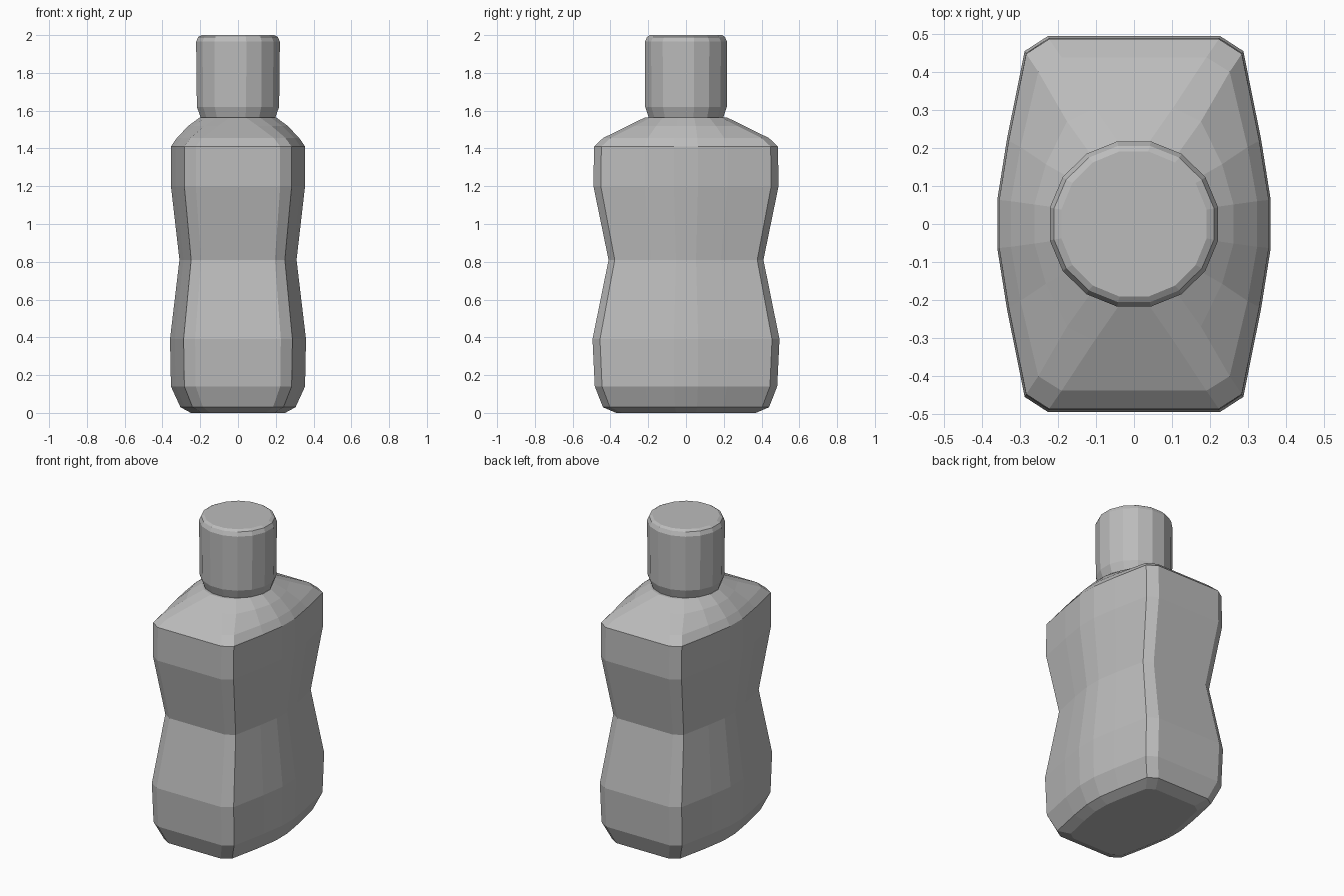
import bpy, bmesh
from math import cos, sin, pi

cube = bpy.data.objects.get("Cube")
if cube:
    bpy.data.objects.remove(cube, do_unlink=True)

grey = bpy.data.materials.new("plain grey")
grey.use_nodes = True
colour = (0.5, 0.5, 0.5, 1)
grey.diffuse_color = colour
grey.node_tree.nodes["Principled BSDF"].inputs["Base Color"].default_value = colour

# Unit cross-sections: a circle, and a box with bowed long sides
SIDES = 16
circle = [(cos(2 * pi * (i + 0.5) / SIDES), sin(2 * pi * (i + 0.5) / SIDES)) for i in range(SIDES)]
quarter = [(1, 0.13), (0.93, 0.45), (0.8, 0.92), (0.63, 1)]
half = quarter + [(-x, y) for x, y in reversed(quarter)]
bowed = half + [(-x, -y) for x, y in half]


def loft(name, rings):
    """Skin rings of (z, half width, half depth, roundness) and cap both ends."""
    bm = bmesh.new()
    loops = []
    for z, w, d, r in rings:
        loops.append([bm.verts.new((w * (b[0] * (1 - r) + c[0] * r),
                                    d * (b[1] * (1 - r) + c[1] * r), z))
                      for b, c in zip(bowed, circle)])
    for low, high in zip(loops, loops[1:]):
        for i in range(SIDES):
            j = (i + 1) % SIDES
            bm.faces.new((low[i], low[j], high[j], high[i]))
    bm.faces.new(loops[0][::-1])
    bm.faces.new(loops[-1])
    mesh = bpy.data.meshes.new(name)
    bm.to_mesh(mesh)
    bm.free()
    mesh.materials.append(grey)
    obj = bpy.data.objects.new(name, mesh)
    bpy.context.collection.objects.link(obj)
    return obj


# Waisted body with chamfered base and sloping shoulders
loft("bottle_body", [
    (0, 0.25, 0.37, 0.1),
    (0.03, 0.305, 0.44, 0.05),
    (0.14, 0.355, 0.483, 0),
    (0.39, 0.36, 0.495, 0),
    (0.81, 0.31, 0.41, 0),
    (1.2, 0.355, 0.49, 0),
    (1.41, 0.355, 0.487, 0),
    (1.455, 0.325, 0.44, 0.1),
    (1.52, 0.265, 0.31, 0.55),
    (1.565, 0.205, 0.22, 1),
])

# Round cap with softened rims
loft("cap", [
    (1.56, 0.2, 0.2, 1),
    (1.62, 0.222, 0.22, 1),
    (1.965, 0.226, 0.222, 1),
    (1.99, 0.215, 0.21, 1),
    (2.0, 0.195, 0.195, 1),
])
